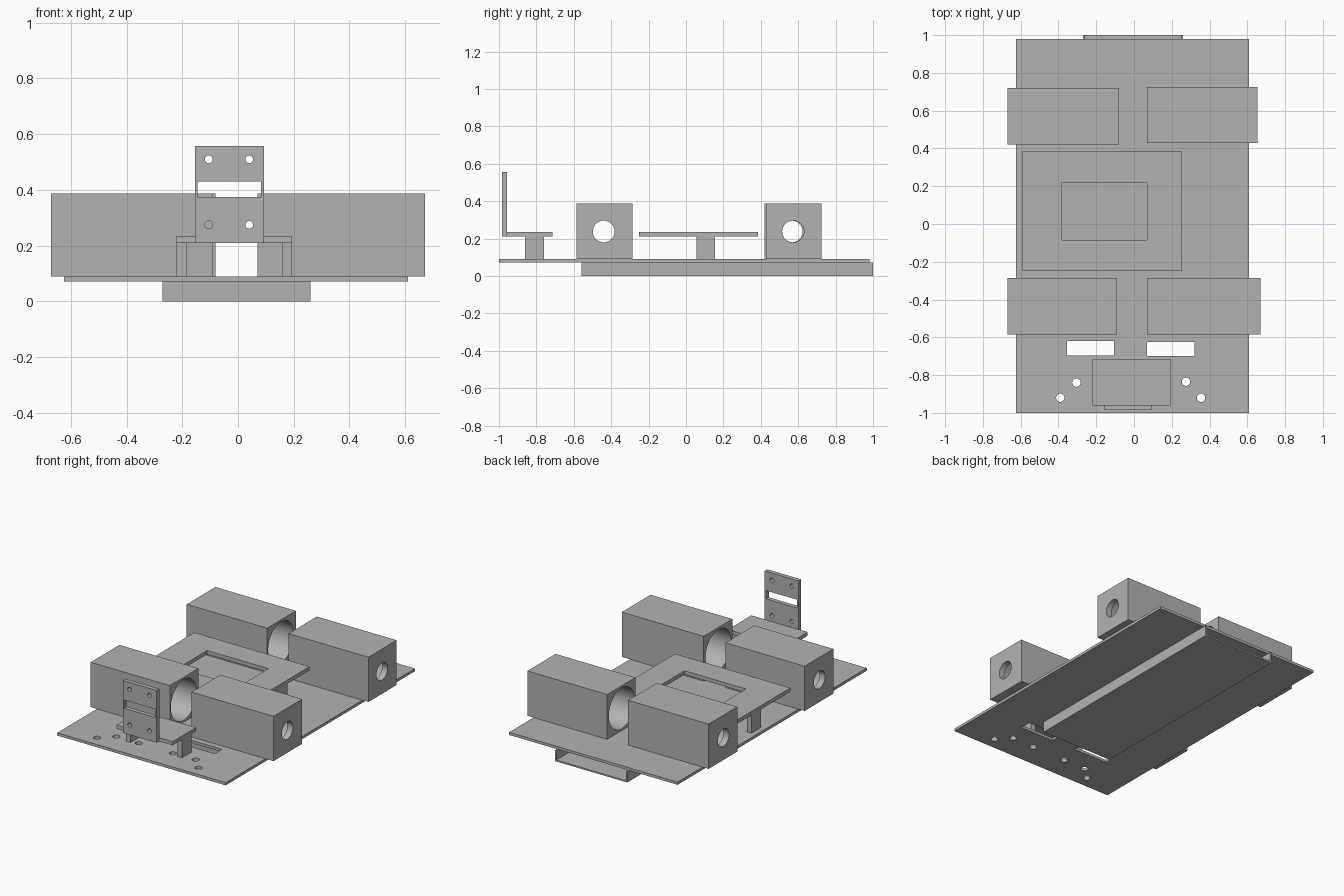
import bpy
import bmesh
import math
from mathutils import Matrix, Vector

if "Cube" in bpy.data.objects:
    bpy.data.objects.remove(bpy.data.objects["Cube"], do_unlink=True)

grey = bpy.data.materials.new("light_grey")
grey.use_nodes = True
grey.diffuse_color = (0.45, 0.45, 0.45, 1)
grey.node_tree.nodes["Principled BSDF"].inputs["Base Color"].default_value = grey.diffuse_color


def finish(name, bm):
    mesh = bpy.data.meshes.new(name)
    bm.to_mesh(mesh)
    bm.free()
    mesh.materials.append(grey)
    obj = bpy.data.objects.new(name, mesh)
    bpy.context.collection.objects.link(obj)
    return obj


def box(name, x, y, z):
    """Box from three (low, high) ranges."""
    bm = bmesh.new()
    size = Vector((x[1] - x[0], y[1] - y[0], z[1] - z[0]))
    centre = Vector((sum(x), sum(y), sum(z))) / 2
    bmesh.ops.create_cube(bm, size=1, matrix=Matrix.Translation(centre) @ Matrix.Diagonal(size).to_4x4())
    return finish(name, bm)


def rod(name, centre, radius, length, axis):
    """Cylinder along the X, Y or Z axis."""
    turn = {"X": Matrix.Rotation(math.pi / 2, 4, "Y"),
            "Y": Matrix.Rotation(math.pi / 2, 4, "X"),
            "Z": Matrix.Identity(4)}[axis]
    bm = bmesh.new()
    bmesh.ops.create_cone(bm, cap_ends=True, segments=48, radius1=radius, radius2=radius,
                          depth=length, matrix=Matrix.Translation(centre) @ turn)
    return finish(name, bm)


def cut(obj, cutters):
    """Subtract the cutters, then remove them."""
    bpy.ops.object.select_all(action="DESELECT")
    bpy.context.view_layer.objects.active = obj
    obj.select_set(True)
    for cutter in cutters:
        mod = obj.modifiers.new("cut", "BOOLEAN")
        mod.object = cutter
        mod.operation = "DIFFERENCE"
        mod.solver = "EXACT"
        bpy.ops.object.modifier_apply(modifier=mod.name)
        bpy.data.objects.remove(cutter, do_unlink=True)
    bpy.ops.object.shade_smooth_by_angle(angle=math.radians(30))


DECK = 0.09
SHELF = (0.21, 0.235)

# Base plate with two slots and a row of screw holes
base = box("base_plate", (-0.625, 0.61), (-1, 0.98), (0.072, DECK))
holes = [(-0.39, -0.92), (-0.305, -0.84), (-0.14, -0.84),
         (0.11, -0.84), (0.275, -0.835), (0.355, -0.92)]
cut(base, [box("slot", (-0.355, -0.105), (-0.695, -0.62), (0, 0.2)),
           box("slot", (0.07, 0.32), (-0.70, -0.625), (0, 0.2))]
    + [rod("hole", (x, y, 0.08), 0.022, 0.2, "Z") for x, y in holes])

# Tray under the base, open at the rear
tray = box("under_tray", (-0.27, 0.26), (-0.56, 1), (0, 0.072))
cut(tray, [box("hollow", (-0.26, 0.25), (-0.55, 1.1), (0.01, 0.2))])

# Motor housings: wide bore from the inner end, small shaft hole at the outer end
housings = {
    "front_right_housing": ((-0.67, -0.09), (-0.585, -0.285)),
    "front_left_housing": ((0.07, 0.67), (-0.585, -0.285)),
    "rear_right_housing": ((-0.67, -0.08), (0.42, 0.72)),
    "rear_left_housing": ((0.07, 0.655), (0.43, 0.725)),
}
for name, (x, y) in housings.items():
    housing = box(name, x, y, (DECK, 0.387))
    side = 1 if x[0] > 0 else -1
    inner = x[0] if side > 0 else x[1]
    mid_y = sum(y) / 2 - 0.005
    length = x[1] - x[0]
    bore_end = length - 0.04
    bore = rod("bore", (inner + side * (bore_end - 0.1) / 2, mid_y, 0.238), 0.135, bore_end + 0.1, "X")
    shaft = rod("shaft", (inner + side * length, mid_y, 0.238), 0.058, 0.3, "X")
    cut(housing, [bore, shaft])


# Raised shelves, each on two posts flush with its sides
def shelf(name, x, y, post_y):
    for side, post_x in (("right", (x[0], x[0] + 0.035)), ("left", (x[1] - 0.035, x[1]))):
        box(f"{name}_{side}_post", post_x, post_y, (DECK, SHELF[0]))
    return box(name, x, y, SHELF)


middle = shelf("middle_shelf", (-0.59, 0.255), (-0.25, 0.385), (0.055, 0.155))
cut(middle, [box("window", (-0.38, 0.07), (-0.085, 0.22), (0.1, 0.3))])
shelf("front_shelf", (-0.22, 0.193), (-0.96, -0.715), (-0.86, -0.76))

# Upright sensor plate with a slot and four screw holes
sensor = box("sensor_plate", (-0.155, 0.093), (-0.985, -0.957), (SHELF[0], 0.557))
cut(sensor, [box("slot", (-0.145, 0.083), (-1.1, -0.9), (0.375, 0.43))]
    + [rod("hole", (x, -0.97, z), 0.014, 0.2, "Y") for x in (-0.105, 0.04) for z in (0.275, 0.51)])
